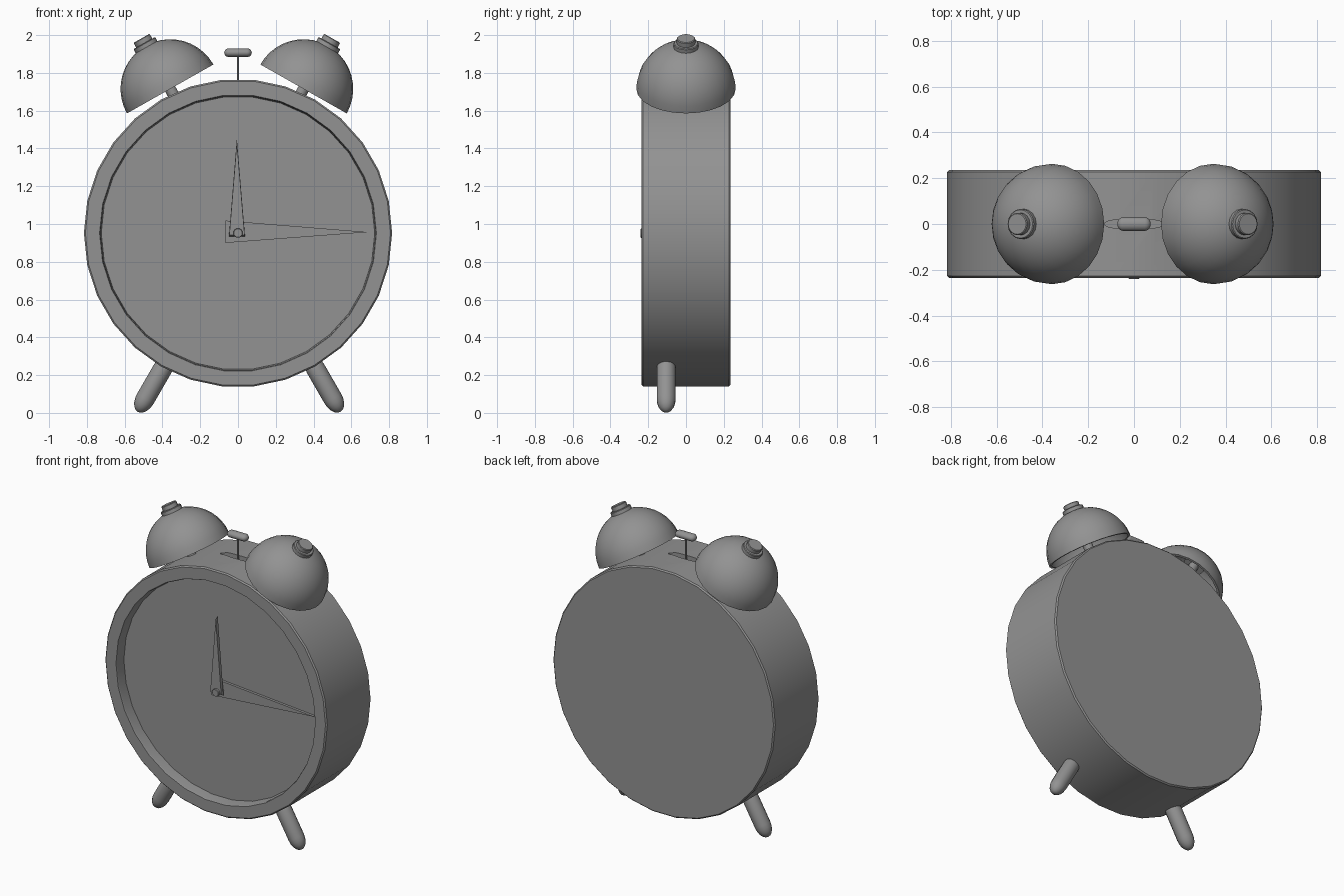
import bpy, bmesh
from math import sin, cos, pi, radians
from mathutils import Matrix, Vector

if "Cube" in bpy.data.objects:
    bpy.data.objects.remove(bpy.data.objects["Cube"])

# Dark grey finish for every part
grey = bpy.data.materials.new("dark_grey")
grey.diffuse_color = (0.29, 0.29, 0.29, 1)
grey.use_nodes = True
grey.node_tree.nodes["Principled BSDF"].inputs["Base Color"].default_value = grey.diffuse_color


def smooth(ob):
    bpy.ops.object.select_all(action='DESELECT')
    ob.select_set(True)
    bpy.context.view_layer.objects.active = ob
    bpy.ops.object.shade_smooth_by_angle(angle=radians(35))


def finish(name, bm):
    bmesh.ops.recalc_face_normals(bm, faces=bm.faces)
    me = bpy.data.meshes.new(name)
    bm.to_mesh(me)
    bm.free()
    me.materials.append(grey)
    ob = bpy.data.objects.new(name, me)
    bpy.context.collection.objects.link(ob)
    return ob


def lathe(name, profile, sides, matrix, shade=True):
    """Revolve (radius, height) points about local z; radius 0 makes a pole."""
    bm = bmesh.new()
    rings = []
    for r, h in profile:
        if r < 1e-5:
            rings.append([bm.verts.new((0, 0, h))] * sides)
        else:
            rings.append([bm.verts.new((r * cos(2 * pi * i / sides), r * sin(2 * pi * i / sides), h))
                          for i in range(sides)])
    for a, b in zip(rings, rings[1:]):
        for i in range(sides):
            j = (i + 1) % sides
            bm.faces.new(list(dict.fromkeys((a[i], a[j], b[j], b[i]))))
    bm.transform(matrix)
    ob = finish(name, bm)
    if shade:
        smooth(ob)
    return ob


def arc(r, z0, a0, a1, steps, stretch=1.0):
    pts = []
    for i in range(steps + 1):
        a = radians(a0 + (a1 - a0) * i / steps)
        pts.append((r * cos(a), z0 + r * stretch * sin(a)))
    return pts


def capsule(r, half, steps=5, stretch=1.0):
    return arc(r, -half, -90, 0, steps, stretch) + arc(r, half, 0, 90, steps, stretch)


def cyl(r, z0, z1, b=0.004):
    return [(0, z0), (r, z0), (r, z1 - b), (r - b, z1), (0, z1)]


def hand(name, pts, y0, y1, inset=1.0):
    """Flat pointer whose front face is scaled by inset."""
    bm = bmesh.new()
    mid = sum((Vector((x, 0, z)) for x, z in pts), Vector()) / len(pts)
    loops = []
    for y, k in ((y0, inset), (y1, 1.0)):
        loops.append([bm.verts.new(mid + (Vector((x, 0, z)) - mid) * k + Vector((0, y, 0))) for x, z in pts])
        bm.faces.new(loops[-1])
    a, b = loops
    for i in range(len(pts)):
        j = (i + 1) % len(pts)
        bm.faces.new((a[i], a[j], b[j], b[i]))
    return finish(name, bm)


CZ = 0.952
front = Matrix.Translation((0, 0, CZ)) @ Matrix.Rotation(pi / 2, 4, 'X')

# Case with recessed dial
R, D, B = 0.816, 0.235, 0.008
case = lathe("case", [(0, -D), (R - B, -D), (R, -D + B), (R, D - B), (R - B, D),
                      (0.733, D), (0.729, D - B), (0.724, 0.165), (0, 0.165)], 30, front, False)

# Slot for the hammer in the top of the case
slot = lathe("slot_cutter", [(0, -0.08), (1, -0.08), (1, 0.1), (0, 0.1)], 24,
             Matrix.Translation((0, 0, CZ + R)) @ Matrix.Diagonal((0.13, 0.024, 1, 1)), False)
cut = case.modifiers.new("slot", 'BOOLEAN')
cut.operation = 'DIFFERENCE'
cut.solver = 'EXACT'
cut.object = slot
bpy.context.view_layer.objects.active = case
bpy.ops.object.modifier_apply(modifier="slot")
bpy.data.objects.remove(slot)
smooth(case)
wn = case.modifiers.new("even_shading", 'WEIGHTED_NORMAL')
wn.keep_sharp = True

# Hands and centre pin
hand("minute_hand", [(-0.065, 0.90), (0.69, 0.957), (-0.065, 1.018)], -0.185, -0.168)
hand("hour_hand", [(-0.048, 0.933), (0.037, 0.933), (-0.006, 1.452)], -0.226, -0.205, 0.95)
lathe("centre_pin", cyl(0.025, 0.16, 0.24, 0.003), 16, front)

# Bells: hollow domes on a stem, topped by a washer and cap
RB = 0.263
for s, side in ((-1, "left"), (1, "right")):
    m = Matrix.Translation((s * 0.353 - 0.006, 0, 1.715)) @ Matrix.Rotation(s * radians(29.5), 4, 'Y')
    lathe(side + "_bell", arc(RB, 0, 90, 0, 10) + arc(RB - 0.015, 0, 0, 90, 10), 24, m)
    lathe(side + "_bell_stem", cyl(0.03, -0.12, 0.25), 16, m)
    lathe(side + "_bell_washer", cyl(0.066, 0.225, 0.279), 16, m)
    lathe(side + "_bell_cap", cyl(0.049, 0.262, 0.308), 16, m)

# Hammer
lathe("hammer_rod", cyl(0.006, 1.69, 1.905, 0.001), 10, Matrix())
lathe("hammer_head", capsule(0.026, 0.047), 16,
      Matrix.Translation((0, 0, 1.907)) @ Matrix.Diagonal((1, 1.15, 0.9, 1)) @ Matrix.Rotation(pi / 2, 4, 'Y'))

# Splayed feet with tapering rounded tips
for s, side in ((-1, "left"), (1, "right")):
    axis = Vector((s * 0.5, 0, -0.866))
    centre = Vector((s * 0.496 + 0.006, -0.105, 0.076)) - axis * 0.09
    lathe(side + "_foot", capsule(0.051, 0.09, 5, 1.6), 14,
          Matrix.Translation(centre) @ Matrix.Rotation(-s * radians(30), 4, 'Y'))
